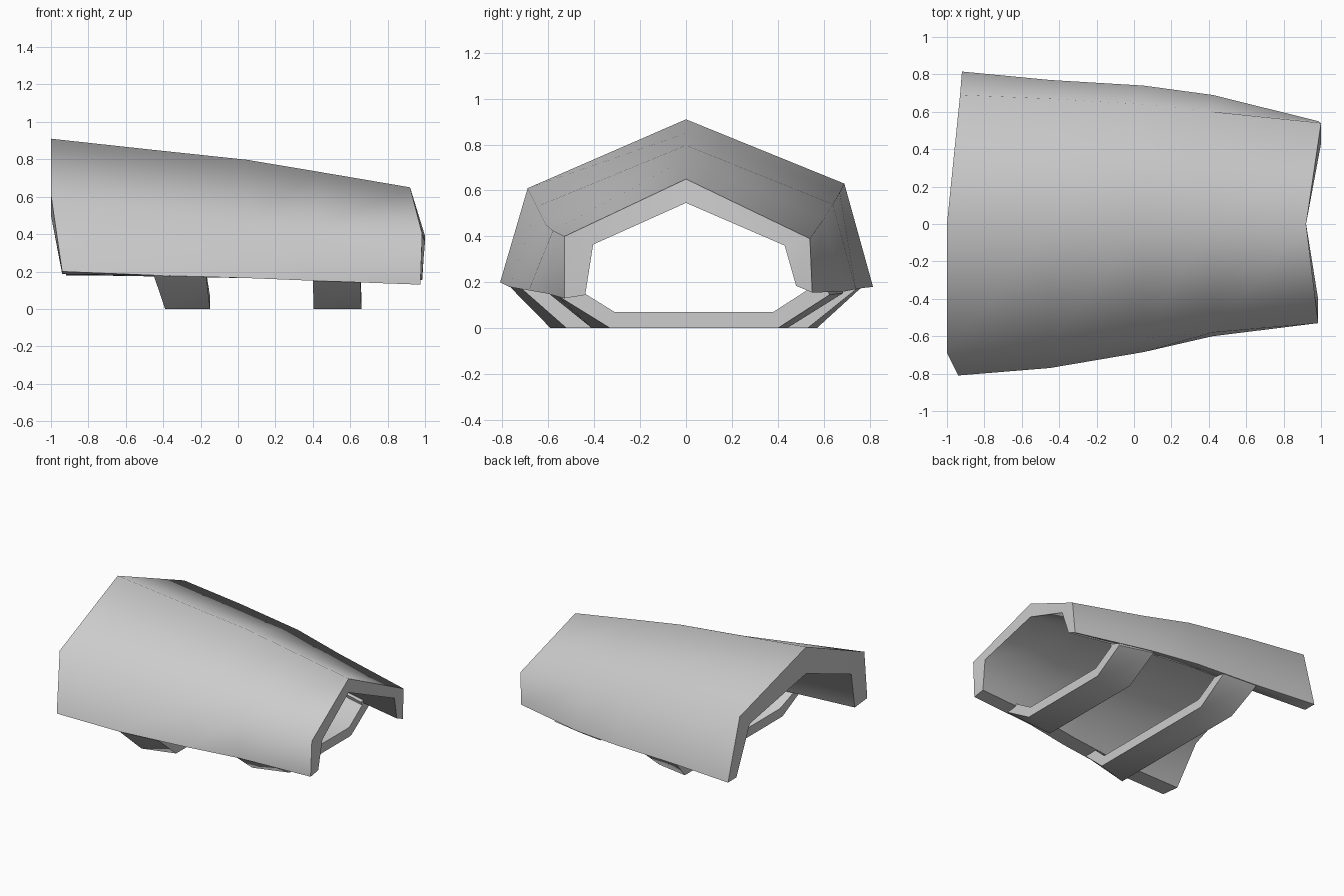
import bpy
import bmesh
import math
from mathutils import Vector

cube = bpy.data.objects.get("Cube")
if cube:
    bpy.data.objects.remove(cube, do_unlink=True)

# One plain grey material
grey = bpy.data.materials.new("plain grey")
grey.use_nodes = True
colour = (0.6, 0.6, 0.6, 1)
grey.diffuse_color = colour
grey.node_tree.nodes["Principled BSDF"].inputs["Base Color"].default_value = colour


def inset(section, thickness):
    """Mitred inward offset of an open section, keeping every x."""
    flat = [Vector(p[1:]) for p in section]
    normals = []
    for a, b in zip(flat, flat[1:]):
        d = (b - a).normalized()
        normals.append(Vector((d.y, -d.x)))
    inner = []
    for i, p in enumerate(flat):
        before = normals[max(i - 1, 0)]
        after = normals[min(i, len(normals) - 1)]
        q = p + (before + after) * thickness / (1 + before.dot(after))
        inner.append((section[i][0], q.x, q.y))
    return inner


def loft(name, outers, inners):
    """Solid wall between matching outer and inner open sections."""
    n = len(outers[0])
    size = 2 * n
    bm = bmesh.new()
    rings = [[bm.verts.new(p) for p in outer + inner[::-1]]
             for outer, inner in zip(outers, inners)]
    for r, s in zip(rings, rings[1:]):
        for i in range(size):
            j = (i + 1) % size
            bm.faces.new((r[i], r[j], s[j], s[i]))
    for ring in (rings[0], rings[-1]):
        for i in range(n - 1):
            bm.faces.new((ring[i], ring[i + 1], ring[size - 2 - i], ring[size - 1 - i]))
    bmesh.ops.recalc_face_normals(bm, faces=bm.faces)
    mesh = bpy.data.meshes.new(name)
    bm.to_mesh(mesh)
    bm.free()
    mesh.materials.append(grey)
    obj = bpy.data.objects.new(name, mesh)
    bpy.context.collection.objects.link(obj)
    bpy.ops.object.select_all(action="DESELECT")
    obj.select_set(True)
    bpy.context.view_layer.objects.active = obj
    bpy.ops.object.shade_smooth_by_angle(angle=math.radians(62))


# Ridged shell: each section runs front hem, front shoulder, ridge, back shoulder, back hem
shell = [
    [(-.94, -.81, .2), (-1, -.69, .61), (-1, 0, .91), (-.93, .69, .63), (-.92, .815, .18)],
    [(-.45, -.77, .18), (-.45, -.65, .53), (-.45, 0, .85), (-.45, .67, .59), (-.45, .77, .175)],
    [(.05, -.685, .165), (.05, -.61, .45), (.05, 0, .797), (.05, .64, .54), (.05, .74, .17)],
    [(.42, -.6, .15), (.42, -.58, .425), (.42, 0, .735), (.42, .6, .475), (.42, .69, .16)],
    [(.975, -.53, .13), (.985, -.53, .4), (.92, 0, .65), (1, .54, .39), (.985, .55, .155)],
]

# The wall thins from the wide end to the narrow end
wide_wall = [(.15, -.015), (.155, -.11), (0, -.2), (-.12, -.1), (-.1, 0)]
narrow_wall = [(.09, .015), (.125, -.035), (0, -.1), (-.11, -.03), (-.07, .03)]


def shell_inner(section):
    inner = []
    for point, wide, narrow in zip(section, wide_wall, narrow_wall):
        shift = Vector(wide).lerp(Vector(narrow), (point[0] + 1) / 2)
        inner.append((point[0], point[1] + shift.x, point[2] + shift.y))
    return inner


loft("forearm_shell", shell, [shell_inner(s) for s in shell])


def strap_section(x_top, x_base, hem, front, back, front_base, back_base):
    """U-shaped outline rooted in the shell wall, running back to front."""
    root, tuck = hem + .08, .03
    return [(x_top, back - tuck, root), (x_top, back, hem),
            (x_base, back_base, 0), (x_base, -front_base, 0),
            (x_top, -front, hem), (x_top, tuck - front, root)]


# Straps continuing the hems under the arm
straps = {
    "rear_strap": [strap_section(-.45, -.39, .178, .765, .765, .59, .57),
                   strap_section(-.17, -.15, .174, .718, .747, .52, .53)],
    "front_strap": [strap_section(.4, .405, .153, .6, .685, .41, .44),
                    strap_section(.655, .66, .145, .565, .625, .33, .4)],
}
for name, sections in straps.items():
    loft(name, sections, [inset(s, .07) for s in sections])
